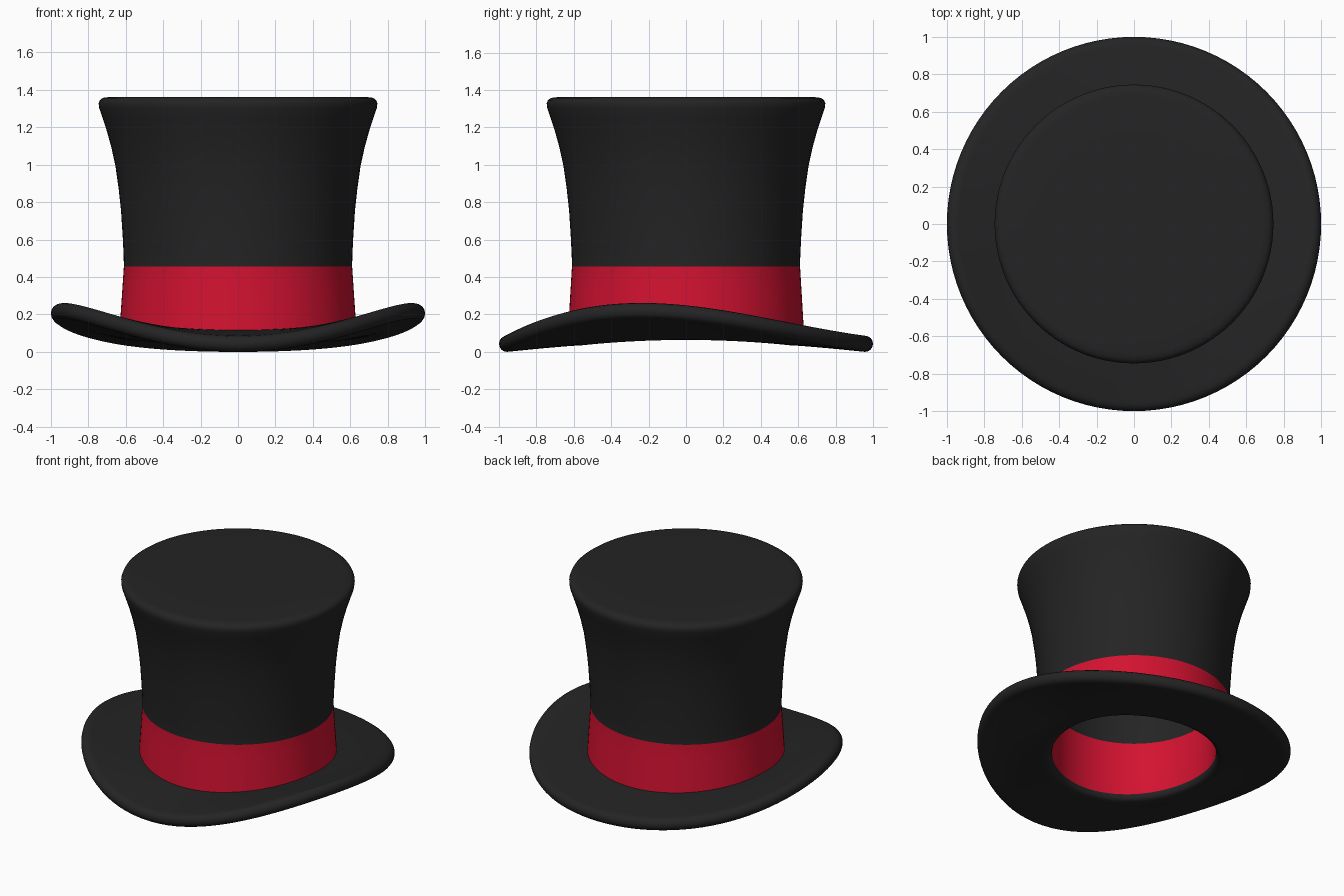
import bpy, bmesh, math

if "Cube" in bpy.data.objects:
    bpy.data.objects.remove(bpy.data.objects["Cube"])

N = 96          # segments round the hat
H = 0.043       # half thickness of the brim
BAND_TOP = 0.462


def material(name, rgb):
    m = bpy.data.materials.new(name)
    m.diffuse_color = (*rgb, 1)
    m.use_nodes = True
    m.node_tree.nodes["Principled BSDF"].inputs["Base Color"].default_value = m.diffuse_color
    return m


black = material("black felt", (0.0175, 0.0175, 0.0185))
red = material("red ribbon", (0.65, 0.006, 0.030))


def brim_mid(r, a):
    """Height of the middle of the brim: sides curl up, front and back dip."""
    c, s = math.cos(a), math.sin(a)
    edge = 0.047 + (1 - s * s) * (0.172 - 0.105 * s)
    inner = 0.083 + 0.03 * c * c
    t = max(0.0, (r - 0.58) / 0.40)
    return inner + (edge - inner) * t ** 1.15


# Crown outside, top down: (radius, height)
crown = [(0.45, 1.368), (0.69, 1.368), (0.722, 1.364), (0.738, 1.352), (0.745, 1.335),
         (0.742, 1.31), (0.725, 1.26), (0.702, 1.19), (0.677, 1.10), (0.655, 1.0),
         (0.638, 0.88), (0.625, 0.76), (0.616, 0.62), (0.611, 0.52), (0.610, BAND_TOP)]
# Crown inside, bottom up
lining = [(0.521, BAND_TOP), (0.522, 0.55), (0.53, 0.7), (0.548, 0.86), (0.575, 1.02),
          (0.61, 1.16), (0.64, 1.25), (0.62, 1.28), (0.40, 1.28)]


def section(a):
    """Full cross-section at one angle: list of (radius, height, red strip below)."""
    pts = [(r, z, 0) for r, z in crown[:-1]] + [(*crown[-1], 1)]
    base = brim_mid(0.63, a) + H
    for k in (1, 2):
        f = k / 3
        pts.append((0.61 + 0.02 * f, BAND_TOP + (base - BAND_TOP) * f, 1))
    pts.append((0.63, base, 0))
    # brim top, rounded rim, brim underside
    for r in (0.66, 0.70, 0.75, 0.80, 0.85, 0.90, 0.935):
        pts.append((r, brim_mid(r, a) + H, 0))
    re = 0.957
    ze = brim_mid(re, a)
    for k in range(9):
        b = math.pi / 2 - math.pi * k / 8
        pts.append((re + H * math.cos(b), ze + H * math.sin(b), 0))
    for r in (0.92, 0.88, 0.82, 0.76, 0.70, 0.64, 0.60, 0.57):
        pts.append((r, brim_mid(r, a) - H, 0))
    # rounded opening
    zi = brim_mid(0.55, a) - H
    pts += [(0.545, zi + 0.004, 0), (0.53, zi + 0.015, 0), (0.523, zi + 0.04, 1)]
    pts.append((0.521, 0.3, 1))
    pts += [(r, z, 0) for r, z in lining]
    return pts


# Hat: sweep the cross-section round the axis
bm = bmesh.new()
rings = []
for i in range(N):
    a = 2 * math.pi * i / N
    sec = section(a)
    rings.append([bm.verts.new((r * math.cos(a), r * math.sin(a), z)) for r, z, _ in sec])
flags = [p[2] for p in section(0)]
for i in range(N):
    p, q = rings[i], rings[(i + 1) % N]
    for j in range(len(p) - 1):
        f = bm.faces.new((p[j], p[j + 1], q[j + 1], q[j]))
        f.material_index = flags[j]
bm.faces.new([r[0] for r in rings])
bm.faces.new([r[-1] for r in reversed(rings)])
bmesh.ops.recalc_face_normals(bm, faces=bm.faces)

# Stand it on the ground
low = min(v.co.z for v in bm.verts)
for v in bm.verts:
    v.co.z -= low

me = bpy.data.meshes.new("top_hat")
bm.to_mesh(me)
bm.free()
me.materials.append(black)
me.materials.append(red)
hat = bpy.data.objects.new("top_hat", me)
bpy.context.collection.objects.link(hat)
bpy.context.view_layer.objects.active = hat
hat.select_set(True)
bpy.ops.object.shade_smooth_by_angle(angle=math.radians(40))
